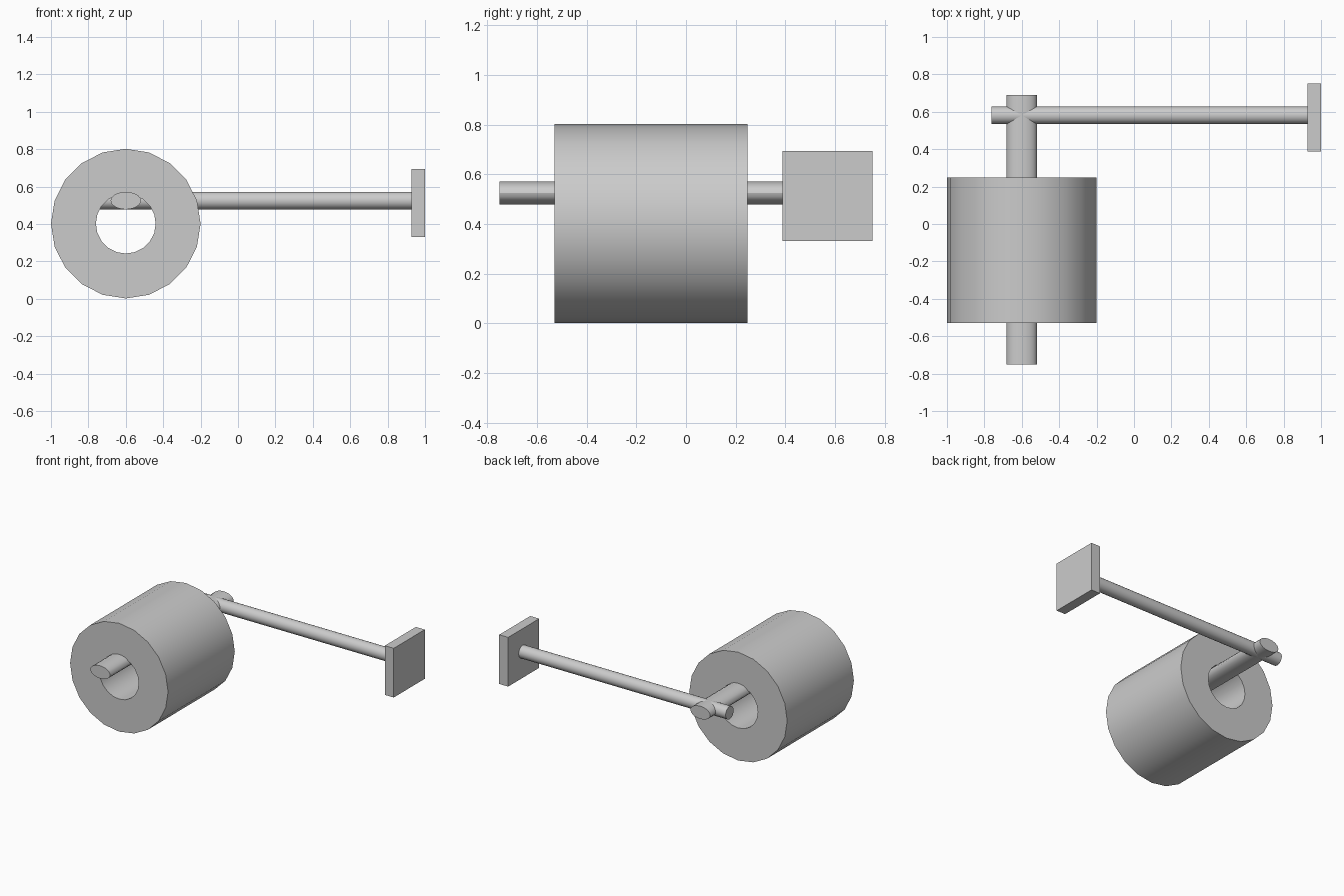
import bpy, bmesh, math
from mathutils import Vector

if "Cube" in bpy.data.objects:
    bpy.data.objects.remove(bpy.data.objects["Cube"])


def ring(bm, axis, centre, ra, rb, t, n):
    """Ellipse of vertices across an axis ('x' or 'y') at position t."""
    vs = []
    for i in range(n):
        a = 2 * math.pi * i / n
        u, w = ra * math.cos(a), rb * math.sin(a)
        if axis == 'y':
            p = (centre[0] + u, t, centre[1] + w)
        else:
            p = (t, centre[0] + u, centre[1] + w)
        vs.append(bm.verts.new(Vector(p)))
    return vs


def bridge(bm, a, b):
    n = len(a)
    for i in range(n):
        j = (i + 1) % n
        bm.faces.new((a[i], a[j], b[j], b[i]))


def finish(bm, name, smooth=True):
    bmesh.ops.recalc_face_normals(bm, faces=bm.faces[:])
    me = bpy.data.meshes.new(name)
    bm.to_mesh(me)
    bm.free()
    ob = bpy.data.objects.new(name, me)
    bpy.context.collection.objects.link(ob)
    if smooth:
        bpy.ops.object.select_all(action='DESELECT')
        ob.select_set(True)
        bpy.context.view_layer.objects.active = ob
        bpy.ops.object.shade_smooth_by_angle(angle=math.radians(30))
    return ob


def rod(name, axis, centre, ra, rb, t0, t1, n=20):
    bm = bmesh.new()
    a = ring(bm, axis, centre, ra, rb, t0, n)
    b = ring(bm, axis, centre, ra, rb, t1, n)
    bridge(bm, a, b)
    bm.faces.new(a)
    bm.faces.new(b)
    return finish(bm, name)


def tube(name, axis, centre, outer, inner, t0, t1, n=20):
    bm = bmesh.new()
    loops = [ring(bm, axis, centre, r, r, t, n)
             for r, t in ((outer, t0), (outer, t1), (inner, t1), (inner, t0))]
    for i in range(4):
        bridge(bm, loops[i], loops[(i + 1) % 4])
    return finish(bm, name)


def box(name, lo, hi):
    bm = bmesh.new()
    bmesh.ops.create_cube(bm, size=1)
    for v in bm.verts:
        v.co = Vector([(l + h) / 2 + c * (h - l) for l, h, c in zip(lo, hi, v.co)])
    return finish(bm, name, smooth=False)


# Hollow paper roll hanging on the spindle
tube("paper_roll", 'y', (-0.6, 0.402), 0.4, 0.16, -0.53, 0.248)
# Flattened spindle through the roll
rod("spindle", 'y', (-0.6, 0.525), 0.081, 0.047, -0.75, 0.69)
# Round support arm reaching to the wall
rod("support_arm", 'x', (0.581, 0.525), 0.047, 0.047, -0.763, 0.93)
# Square wall plate
box("wall_plate", (0.927, 0.388, 0.331), (1.0, 0.75, 0.694))
